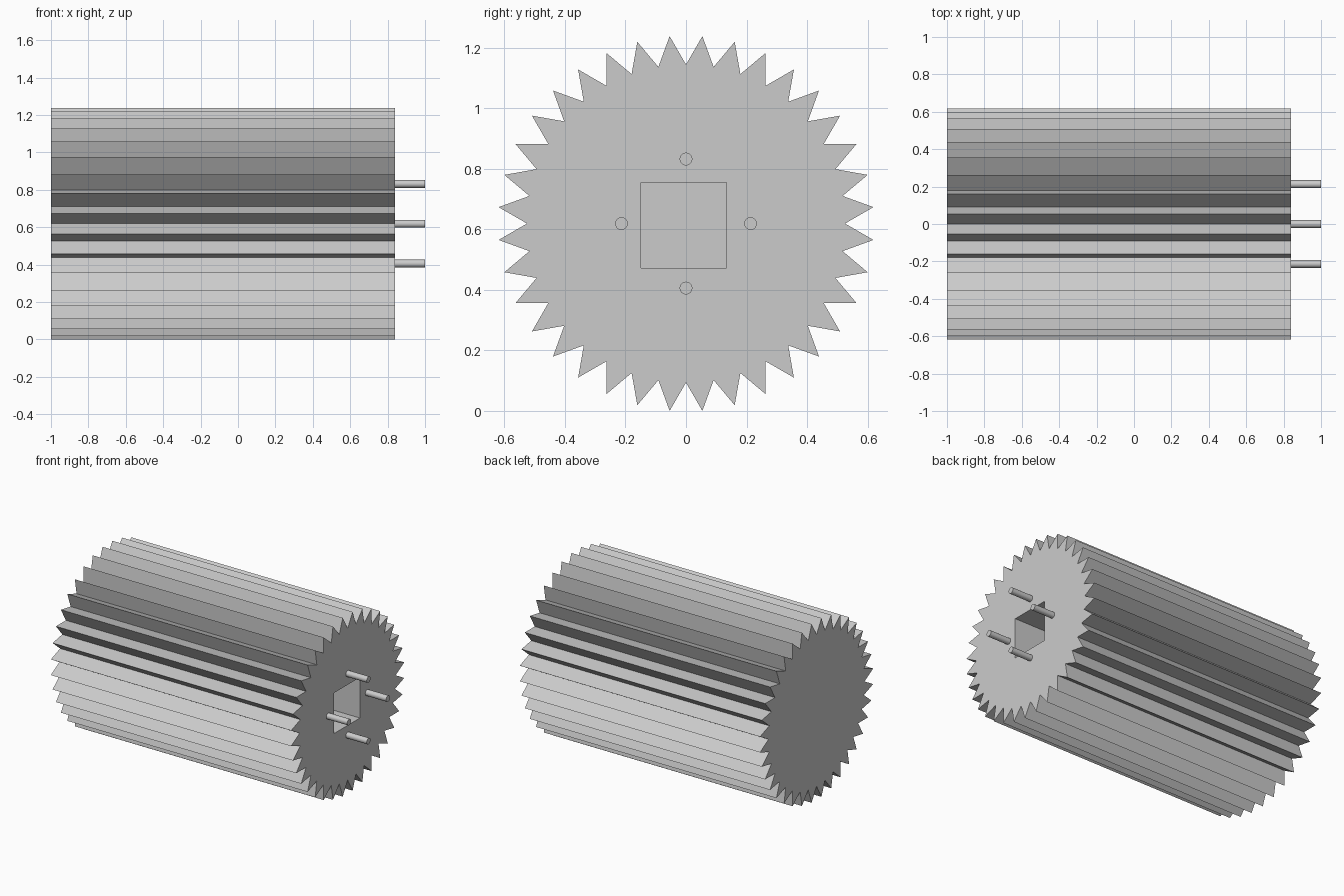
import bpy
import bmesh
from math import sin, cos, pi

if "Cube" in bpy.data.objects:
    bpy.data.objects.remove(bpy.data.objects["Cube"], do_unlink=True)

TEETH = 36
TIP, ROOT = 0.621, 0.525
CENTRE_Z = 0.619
LEFT_END, RIGHT_END = -1.0, 0.84

grey = bpy.data.materials.new("plain grey")
grey.use_nodes = True
colour = (0.6, 0.6, 0.6, 1)
grey.diffuse_color = colour
grey.node_tree.nodes["Principled BSDF"].inputs["Base Color"].default_value = colour


def extrude_along_x(name, profile, x0, x1):
    """Solid prism from a (y, z) outline."""
    bm = bmesh.new()
    face = bm.faces.new([bm.verts.new((x0, y, z)) for y, z in profile])
    out = bmesh.ops.extrude_face_region(bm, geom=[face])
    moved = [v for v in out["geom"] if isinstance(v, bmesh.types.BMVert)]
    bmesh.ops.translate(bm, verts=moved, vec=(x1 - x0, 0, 0))
    bmesh.ops.recalc_face_normals(bm, faces=bm.faces)
    mesh = bpy.data.meshes.new(name)
    bm.to_mesh(mesh)
    bm.free()
    mesh.materials.append(grey)
    obj = bpy.data.objects.new(name, mesh)
    bpy.context.collection.objects.link(obj)
    return obj


def ring(count, radius_of, y=0.0, z=CENTRE_Z):
    """Outline around a centre, with a radius chosen per point."""
    return [(y + radius_of(i) * sin(2 * pi * i / count),
             z + radius_of(i) * cos(2 * pi * i / count)) for i in range(count)]


# Toothed body, with a root straight up
body = extrude_along_x("toothed_body",
                       ring(2 * TEETH, lambda i: TIP if i % 2 else ROOT),
                       LEFT_END, RIGHT_END)

# Square socket cut into the pinned end
cutter = extrude_along_x("socket_cutter",
                         [(-0.148, 0.473), (0.133, 0.473), (0.133, 0.754), (-0.148, 0.754)],
                         RIGHT_END - 0.4, RIGHT_END + 0.1)
cutter.hide_render = True
cut = body.modifiers.new("socket", "BOOLEAN")
cut.operation = "DIFFERENCE"
cut.solver = "EXACT"
cut.object = cutter
bpy.context.view_layer.objects.active = body
bpy.ops.object.modifier_apply(modifier=cut.name)
bpy.data.objects.remove(cutter, do_unlink=True)

# Four round pins around the socket
for name, dy, dz in (("top", 0, 1), ("bottom", 0, -1), ("back", 1, 0), ("front", -1, 0)):
    pin = extrude_along_x(name + "_pin",
                          ring(32, lambda i: 0.021, 0.213 * dy, CENTRE_Z + 0.213 * dz),
                          RIGHT_END, 1.0)
    bpy.ops.object.select_all(action="DESELECT")
    pin.select_set(True)
    bpy.context.view_layer.objects.active = pin
    bpy.ops.object.shade_smooth_by_angle()
